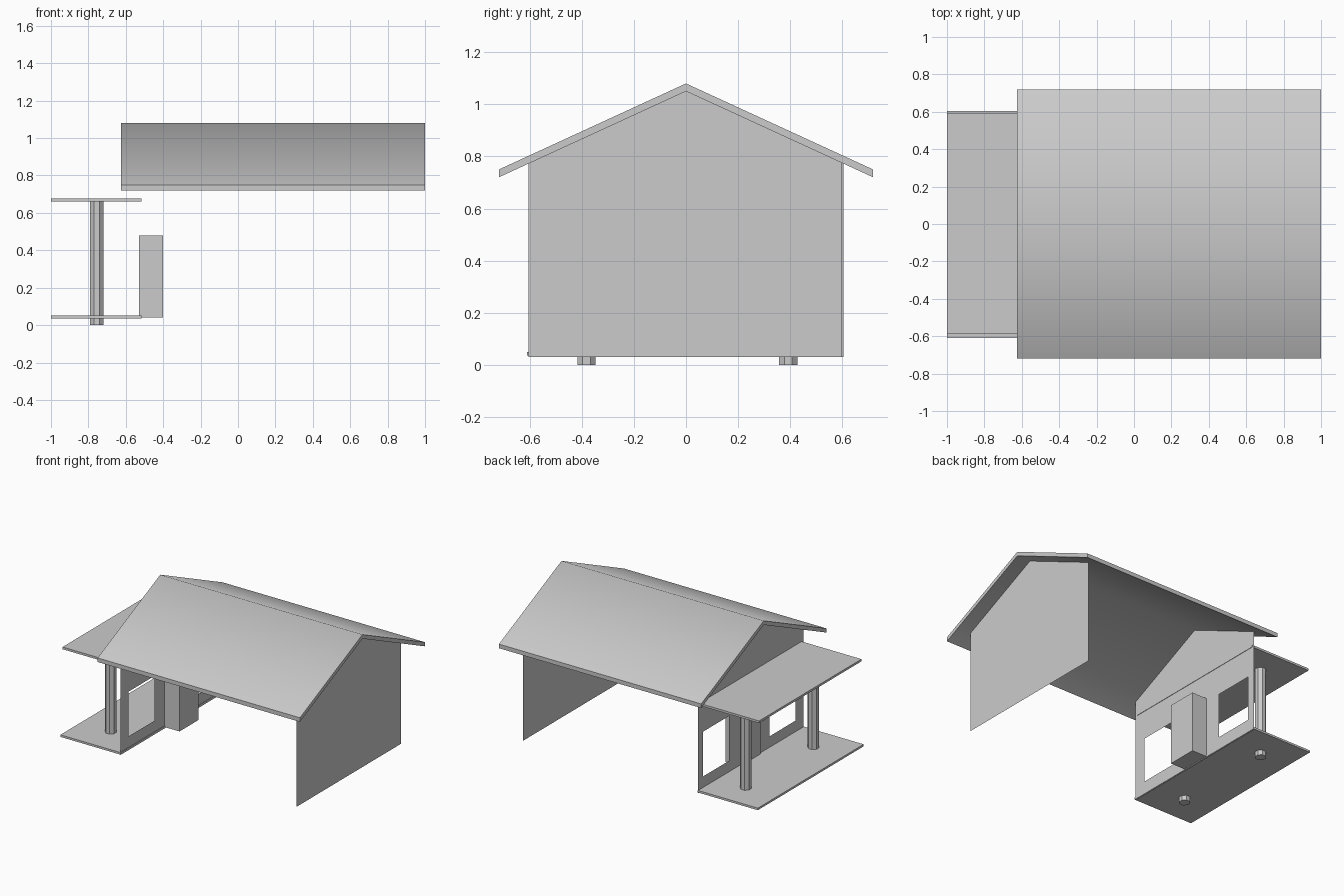
import bpy, bmesh
from math import radians, pi

if "Cube" in bpy.data.objects:
    bpy.data.objects.remove(bpy.data.objects["Cube"])


def box(name, x, y, z):
    bpy.ops.mesh.primitive_cube_add(size=1, location=[sum(r) / 2 for r in (x, y, z)])
    ob = bpy.context.object
    ob.name = name
    ob.scale = [r[1] - r[0] for r in (x, y, z)]
    bpy.ops.object.transform_apply(location=False, rotation=False, scale=True)
    return ob


def rect(y0, y1, z0, z1):
    return [(y0, z0), (y1, z0), (y1, z1), (y0, z1)]


def sheet(name, x, loops):
    """Flat wall in the yz plane; loops after the first become openings."""
    cu = bpy.data.curves.new(name, 'CURVE')
    cu.dimensions = '2D'
    cu.fill_mode = 'BOTH'
    for loop in loops:
        sp = cu.splines.new('POLY')
        sp.points.add(len(loop) - 1)
        for p, (y, z) in zip(sp.points, loop):
            p.co = (y, z, 0, 1)
        sp.use_cyclic_u = True
    ob = bpy.data.objects.new(name, cu)
    bpy.context.collection.objects.link(ob)
    ob.location.x = x
    ob.rotation_euler = (pi / 2, 0, pi / 2)
    bpy.ops.object.select_all(action='DESELECT')
    ob.select_set(True)
    bpy.context.view_layer.objects.active = ob
    bpy.ops.object.convert(target='MESH')
    bpy.context.object.name = name


def gable(y0, y1):
    under = lambda y: 1.05 - 0.33 * abs(y) / 0.718
    return [(y0, 0.03), (y1, 0.03), (y1, under(y1)), (0, 1.05), (y0, under(y0))]


# Main roof: chevron profile extruded along x
profile = [(-0.718, 0.72), (0, 1.05), (0.718, 0.72),
           (0.718, 0.75), (0, 1.08), (-0.718, 0.75)]
bm = bmesh.new()
face = bm.faces.new([bm.verts.new((-0.625, y, z)) for y, z in profile])
ext = bmesh.ops.extrude_face_region(bm, geom=[face])
bmesh.ops.translate(bm, vec=(1.625, 0, 0),
                    verts=[g for g in ext['geom'] if isinstance(g, bmesh.types.BMVert)])
bmesh.ops.recalc_face_normals(bm, faces=bm.faces)
me = bpy.data.meshes.new("main_roof")
bm.to_mesh(me)
bm.free()
roof = bpy.data.objects.new("main_roof", me)
bpy.context.collection.objects.link(roof)
bpy.context.view_layer.objects.active = roof
bpy.ops.object.select_all(action='DESELECT')
roof.select_set(True)
bpy.ops.object.shade_smooth_by_angle(angle=radians(60))

# Gable walls, the porch side with two windows
sheet("end_wall", 0.892, [gable(-0.605, 0.597)])
sheet("porch_wall", -0.52, [gable(-0.605, 0.605),
                            rect(-0.515, -0.215, 0.13, 0.455),
                            rect(0.25, 0.545, 0.13, 0.455)])

# Door block
box("door", (-0.53, -0.40), (-0.10, 0.12), (0.04, 0.48))

# Porch floor and canopy
box("porch_floor", (-1.0, -0.517), (-0.61, 0.604), (0.035, 0.05))
box("porch_canopy", (-1.0, -0.517), (-0.585, 0.59), (0.662, 0.678))

# Porch columns
for name, y in (("front_column", -0.382), ("back_column", 0.392)):
    bpy.ops.mesh.primitive_cylinder_add(vertices=8, radius=0.038, depth=0.67,
                                        location=(-0.755, y, 0.335),
                                        rotation=(0, 0, pi / 8))
    bpy.context.object.name = name
